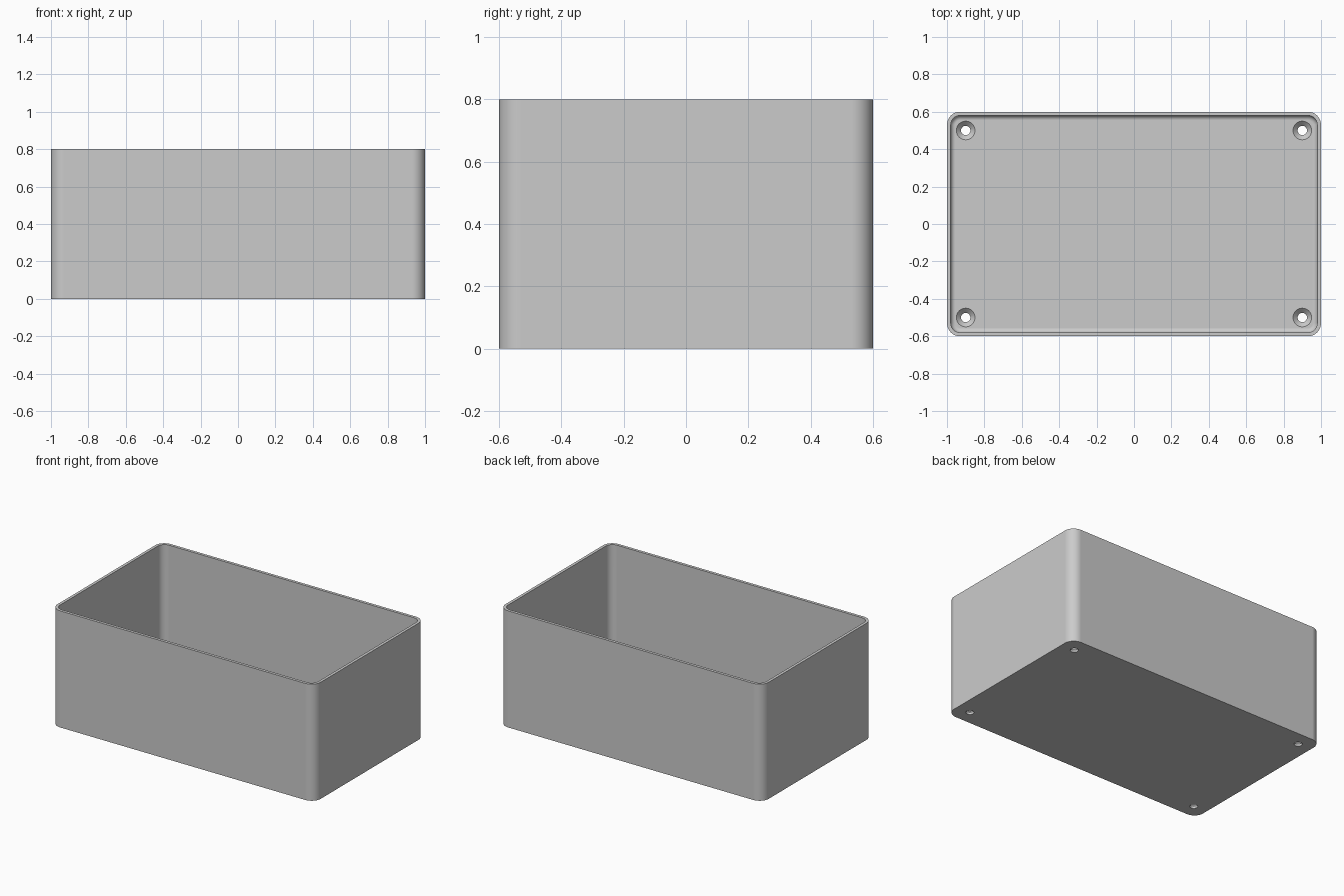
import bpy, bmesh
from math import sin, cos, pi, radians

if "Cube" in bpy.data.objects:
    bpy.data.objects.remove(bpy.data.objects["Cube"], do_unlink=True)

HALF_X, HALF_Y, HEIGHT = 1.0, 0.6, 0.8
CORNER, WALL, FLOOR, FILLET = 0.07, 0.02, 0.04, 0.025
CORNER_STEPS, FILLET_STEPS = 10, 6

grey = bpy.data.materials.new("light grey plastic")
grey.use_nodes = True
colour = (0.6, 0.6, 0.6, 1)
grey.diffuse_color = colour
grey.node_tree.nodes["Principled BSDF"].inputs["Base Color"].default_value = colour


def rounded_ring(bm, inset, z):
    """Rounded rectangle of vertices, moved inwards by inset."""
    radius = CORNER - inset
    ring = []
    for i, (sx, sy) in enumerate([(1, 1), (-1, 1), (-1, -1), (1, -1)]):
        for k in range(CORNER_STEPS + 1):
            a = (i + k / CORNER_STEPS) * pi / 2
            ring.append(bm.verts.new((sx * (HALF_X - CORNER) + radius * cos(a),
                                      sy * (HALF_Y - CORNER) + radius * sin(a), z)))
    return ring


def circle_ring(bm, x, y, radius, z, sides=32):
    return [bm.verts.new((x + radius * cos(2 * pi * k / sides),
                          y + radius * sin(2 * pi * k / sides), z)) for k in range(sides)]


def loft(bm, rings):
    """Join rings in order and cap both ends."""
    for low, high in zip(rings, rings[1:]):
        n = len(low)
        for k in range(n):
            bm.faces.new((low[k], low[(k + 1) % n], high[(k + 1) % n], high[k]))
    bm.faces.new(rings[0][::-1])
    bm.faces.new(rings[-1])


def finish(bm, name):
    bmesh.ops.recalc_face_normals(bm, faces=bm.faces[:])
    mesh = bpy.data.meshes.new(name)
    bm.to_mesh(mesh)
    bm.free()
    mesh.materials.append(grey)
    ob = bpy.data.objects.new(name, mesh)
    bpy.context.collection.objects.link(ob)
    return ob


# Open box: outer wall, flat rim, inner wall, filleted floor
bm = bmesh.new()
section = [(0, 0), (0, HEIGHT), (WALL, HEIGHT)]
for k in range(FILLET_STEPS + 1):
    a = k / FILLET_STEPS * pi / 2
    section.append((WALL + FILLET * (1 - cos(a)), FLOOR + FILLET * (1 - sin(a))))
loft(bm, [rounded_ring(bm, inset, z) for inset, z in section])
box = finish(bm, "open_box")

# Countersunk screw holes in the floor corners
bm = bmesh.new()
hole = [(0.025, -0.05), (0.025, 0.015), (0.05, FLOOR), (0.05, 0.09)]
for x in (-0.9, 0.9):
    for y in (-0.5, 0.5):
        loft(bm, [circle_ring(bm, x, y, r, z) for r, z in hole])
cutter = finish(bm, "screw_hole_cutter")
cutter.hide_render = True

cut = box.modifiers.new("screw holes", 'BOOLEAN')
cut.object = cutter
cut.operation = 'DIFFERENCE'
cut.solver = 'EXACT'

bpy.ops.object.select_all(action='DESELECT')
box.select_set(True)
bpy.context.view_layer.objects.active = box
bpy.ops.object.modifier_apply(modifier=cut.name)
bpy.data.objects.remove(cutter, do_unlink=True)

# Smooth curves with sharp edges and flat large faces
bpy.ops.object.shade_smooth_by_angle(angle=radians(30))
weighted = box.modifiers.new("flat faces", 'WEIGHTED_NORMAL')
weighted.keep_sharp = True
